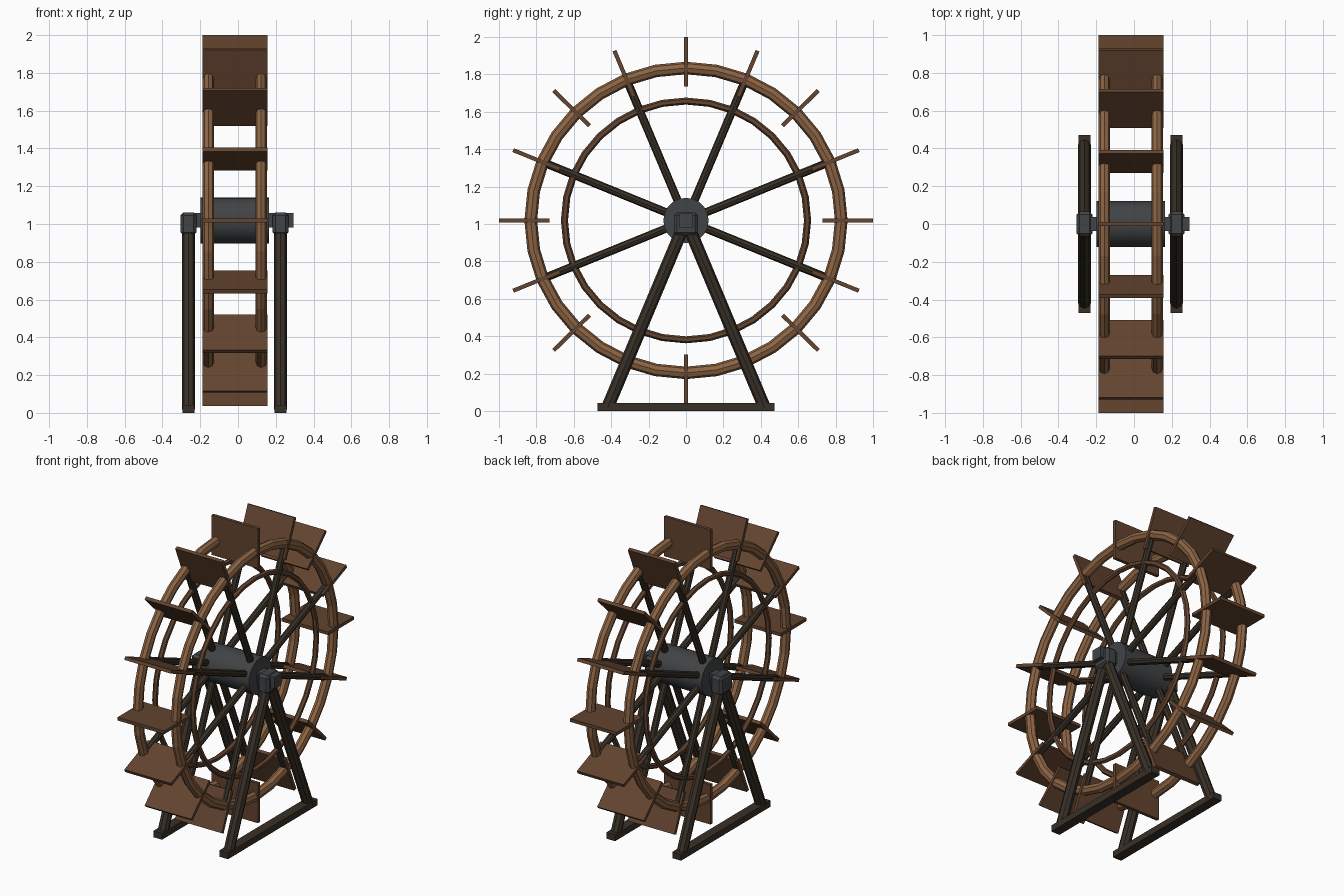
import bpy, math
from mathutils import Vector, Matrix

if "Cube" in bpy.data.objects:
    bpy.data.objects.remove(bpy.data.objects["Cube"])

HUB = Vector((-0.017, 0, 1.019))   # wheel centre
ZS = 0.982                         # wheel is slightly flattened in height
N = 16


def mat(name, c):
    m = bpy.data.materials.new(name)
    m.diffuse_color = (*c, 1)
    m.use_nodes = True
    m.node_tree.nodes["Principled BSDF"].inputs["Base Color"].default_value = m.diffuse_color
    return m


RIM = mat("light wood", (0.27, 0.13, 0.058))
PLANK = mat("brown wood", (0.125, 0.058, 0.029))
DARK = mat("dark wood", (0.040, 0.030, 0.020))
IRON = mat("dark iron", (0.052, 0.056, 0.060))


def finish(name, m, smooth=False):
    o = bpy.context.object
    o.name = name
    o.data.materials.append(m)
    if smooth:
        bpy.ops.object.shade_smooth_by_angle(angle=math.radians(35))
    return o


def box(name, lo, hi, m, bevel=0):
    lo, hi = Vector(lo), Vector(hi)
    bpy.ops.mesh.primitive_cube_add(size=1)
    o = finish(name, m)
    o.data.transform(Matrix.Translation((lo + hi) / 2) @ Matrix.Diagonal((*(hi - lo), 1)))
    if bevel:
        b = o.modifiers.new("bevel", 'BEVEL')
        b.width, b.segments = bevel, 1
    return o


def rod(name, a, b, r, m, sides=8, smooth=False):
    a, b = Vector(a), Vector(b)
    d = b - a
    bpy.ops.mesh.primitive_cylinder_add(vertices=sides, radius=r, depth=d.length)
    o = finish(name, m, smooth)
    o.data.transform(Matrix.Translation((a + b) / 2) @ d.to_track_quat('Z', 'Y').to_matrix().to_4x4())
    return o


def ring(name, x, R, r, m, sides):
    bpy.ops.mesh.primitive_torus_add(major_radius=R, minor_radius=r,
                                     major_segments=32, minor_segments=sides)
    o = finish(name, m)
    o.data.transform(Matrix.Translation((x, 0, HUB.z)) @ Matrix.Diagonal((0.88, 1, ZS, 1))
                     @ Matrix.Rotation(math.pi / 2, 4, 'Y'))


# rims, inner hoops and spokes on both sides of the wheel
for side, s in (("left", -1), ("right", 1)):
    x = HUB.x + s * 0.14
    ring(side + "_rim", x, 0.83, 0.034, RIM, 8)
    ring(side + "_inner_hoop", x, 0.65, 0.019, PLANK, 6)
    for i in range(8):
        a = (i + 0.5) * math.pi / 4
        d = Vector((0, math.cos(a), math.sin(a) * ZS))
        c = Vector((x, 0, HUB.z))
        rod(f"{side}_spoke_{i}", c + d * 0.05, c + d * 0.83, 0.022, DARK)

# paddles
for i in range(N):
    o = box(f"paddle_{i}", (-0.172, 0.73, -0.011), (0.172, 1.0, 0.011), PLANK)
    o.data.transform(Matrix.Translation(HUB) @ Matrix.Diagonal((1, 1, ZS, 1))
                     @ Matrix.Rotation(i * 2 * math.pi / N, 4, 'X'))

# hub and axle
rod("hub", HUB - Vector((0.182, 0, 0)), HUB + Vector((0.182, 0, 0)), 0.121, IRON, 20, True)
box("axle", (-0.295, -0.038, HUB.z - 0.038), (0.295, 0.038, HUB.z + 0.038), IRON)

# supports: A-frame legs, sill beams and bearing blocks
for side, x in (("left", -0.262), ("right", 0.225)):
    for end, s in (("front", -1), ("back", 1)):
        rod(f"{side}_{end}_leg", (x, s * 0.42, 0.018), (x, s * 0.012, 0.99), 0.034, DARK)
    box(side + "_sill", (x - 0.032, -0.472, 0), (x + 0.032, 0.472, 0.042), DARK)
    box(side + "_bearing", (x - 0.042, -0.065, 0.939), (x + 0.042, 0.065, 1.062), IRON, 0.016)
